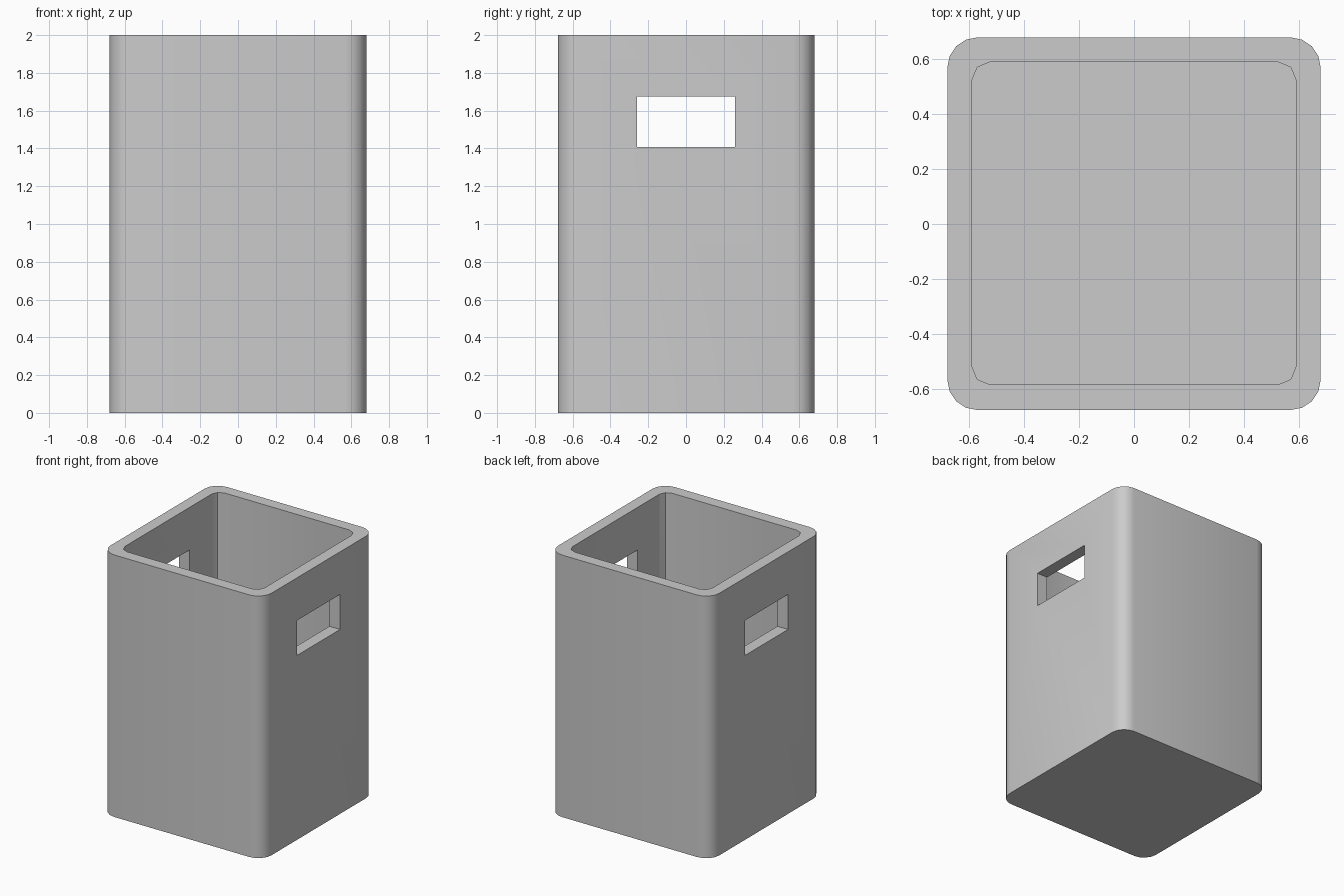
import bpy, bmesh
from math import cos, sin, pi

if "Cube" in bpy.data.objects:
    bpy.data.objects.remove(bpy.data.objects["Cube"])


def rounded_prism(name, x, y0, y1, z0, z1, radius, segments):
    """Upright prism with a rounded rectangular outline."""
    outline = []
    corners = [(x, y1, 0), (-x, y1, 1), (-x, y0, 2), (x, y0, 3)]
    for cx, cy, quarter in corners:
        cx -= radius if cx > 0 else -radius
        cy -= radius if cy > 0 else -radius
        for i in range(segments + 1):
            a = (quarter + i / segments) * pi / 2
            outline.append((cx + radius * cos(a), cy + radius * sin(a)))
    bm = bmesh.new()
    base = bm.faces.new([bm.verts.new((px, py, z0)) for px, py in outline])
    top = bmesh.ops.extrude_face_region(bm, geom=[base])["geom"]
    bmesh.ops.translate(bm, vec=(0, 0, z1 - z0),
                        verts=[v for v in top if isinstance(v, bmesh.types.BMVert)])
    bmesh.ops.recalc_face_normals(bm, faces=bm.faces)
    mesh = bpy.data.meshes.new(name)
    bm.to_mesh(mesh)
    bm.free()
    obj = bpy.data.objects.new(name, mesh)
    bpy.context.collection.objects.link(obj)
    return obj


# Outer body
bin_body = rounded_prism("bin_body", 0.68, -0.678, 0.68, 0, 2, 0.11, 4)

# Hollow interior, open at the top
cavity = rounded_prism("cavity_cutter", 0.59, -0.585, 0.59, 0.09, 2.2, 0.065, 2)

# Hand holes through both side walls
bpy.ops.mesh.primitive_cube_add(size=1, location=(0, 0, 1.541))
hand_holes = bpy.context.object
hand_holes.name = "hand_hole_cutter"
hand_holes.scale = (2, 0.52, 0.267)

for cutter in (cavity, hand_holes):
    cutter.hide_render = True
    cutter.hide_set(True)
    mod = bin_body.modifiers.new(cutter.name, 'BOOLEAN')
    mod.operation = 'DIFFERENCE'
    mod.solver = 'EXACT'
    mod.object = cutter

# Apply the cuts and remove the helpers
bpy.ops.object.select_all(action='DESELECT')
bpy.context.view_layer.objects.active = bin_body
bin_body.select_set(True)
for mod in list(bin_body.modifiers):
    bpy.ops.object.modifier_apply(modifier=mod.name)
for cutter in (cavity, hand_holes):
    bpy.data.objects.remove(cutter)

# Soft outer corners, crisp rims and openings
bpy.ops.object.shade_smooth_by_angle(angle=pi / 6)
